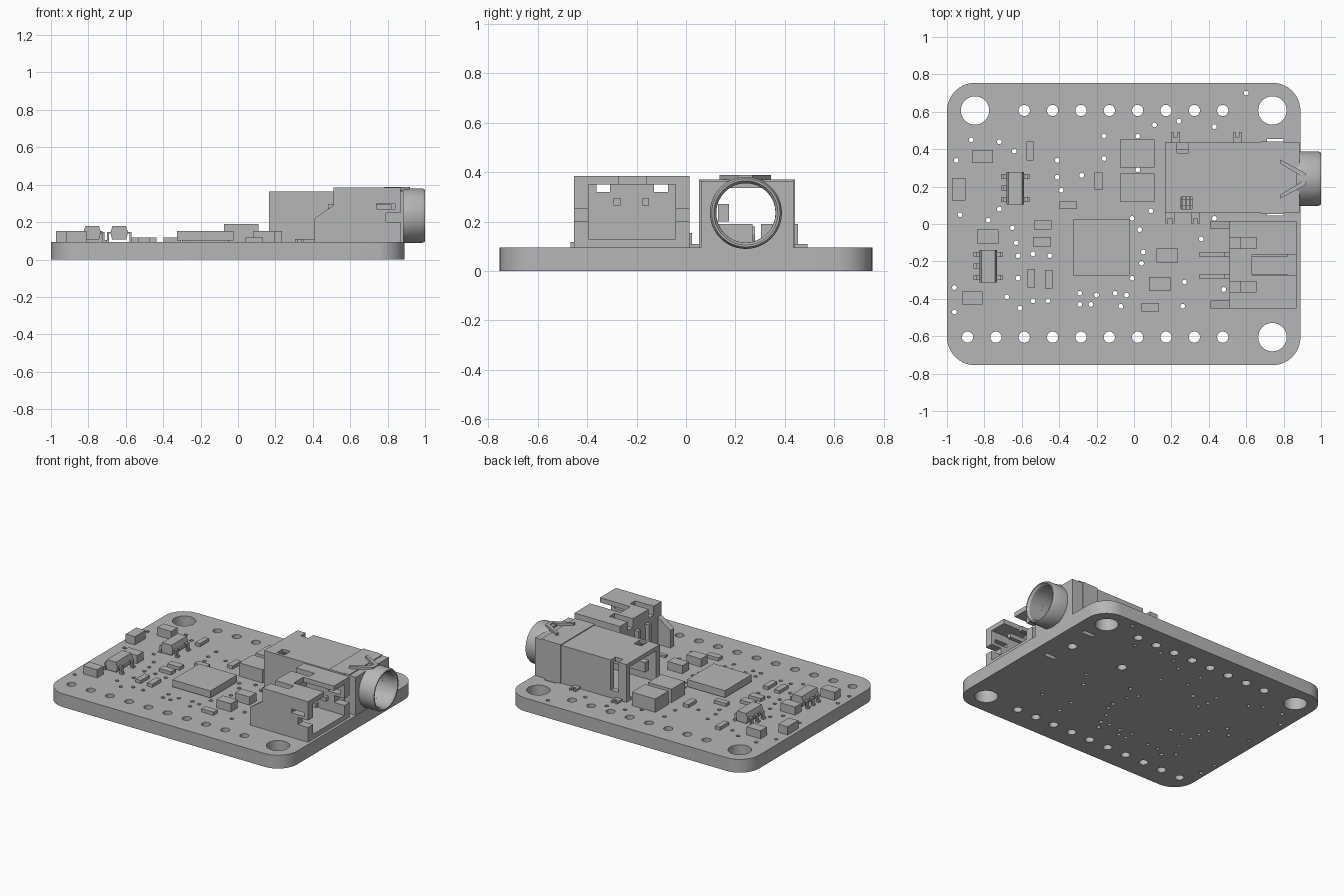
import bpy, bmesh, math
from math import sin, cos, pi

cube = bpy.data.objects.get("Cube")
if cube:
    bpy.data.objects.remove(cube, do_unlink=True)

grey = bpy.data.materials.new("plain_grey")
grey.use_nodes = True
colour = (0.47, 0.47, 0.47, 1)
grey.diffuse_color = colour
grey.node_tree.nodes["Principled BSDF"].inputs["Base Color"].default_value = colour

TOP = 0.095  # upper face of the board


def add(name, mesh):
    ob = bpy.data.objects.new(name, mesh)
    bpy.context.scene.collection.objects.link(ob)
    mesh.materials.clear()
    mesh.materials.append(grey)
    return ob


def from_bmesh(name, bm):
    bmesh.ops.recalc_face_normals(bm, faces=bm.faces)
    mesh = bpy.data.meshes.new(name)
    bm.to_mesh(mesh)
    bm.free()
    return add(name, mesh)


def prism(name, pts, lo, hi, axis="y"):
    """Extrude a closed outline along one axis."""
    bm = bmesh.new()
    place = {"x": lambda a, b: (lo, a, b), "y": lambda a, b: (a, lo, b), "z": lambda a, b: (a, b, lo)}[axis]
    face = bm.faces.new([bm.verts.new(place(a, b)) for a, b in pts])
    ext = bmesh.ops.extrude_face_region(bm, geom=[face])
    vec = [hi - lo if k == axis else 0 for k in "xyz"]
    bmesh.ops.translate(bm, vec=vec, verts=[v for v in ext["geom"] if isinstance(v, bmesh.types.BMVert)])
    return from_bmesh(name, bm)


def box(name, x, y, z):
    return prism(name, [(x[0], y[0]), (x[1], y[0]), (x[1], y[1]), (x[0], y[1])], z[0], z[1], "z")


def circle(cx, cy, r, n=32):
    return [(cx + r * cos(2 * pi * i / n), cy + r * sin(2 * pi * i / n)) for i in range(n)]


def smooth(ob):
    bpy.ops.object.select_all(action="DESELECT")
    ob.select_set(True)
    bpy.context.view_layer.objects.active = ob
    bpy.ops.object.shade_smooth_by_angle(angle=math.radians(30))


def cut(ob, cutters):
    for c in cutters:
        c.hide_render = True
        mod = ob.modifiers.new("cut", "BOOLEAN")
        mod.operation, mod.solver, mod.object = "DIFFERENCE", "EXACT", c
    deps = bpy.context.evaluated_depsgraph_get()
    deps.update()
    mesh = bpy.data.meshes.new_from_object(ob.evaluated_get(deps))
    ob.modifiers.clear()
    ob.data = mesh
    for c in cutters:
        bpy.data.objects.remove(c, do_unlink=True)


# Circuit board: rounded outline with all its holes
outline = []
for cx, cy, start in ((0.74, 0.605, 0), (-0.85, 0.605, 1), (-0.85, -0.605, 2), (0.74, -0.605, 3)):
    for i in range(11):
        a = (start + i / 10) * pi / 2
        outline.append((cx + 0.15 * cos(a), cy + 0.15 * sin(a)))
loops = [outline]
loops += [circle(x, y, 0.076) for x, y in ((-0.85, 0.607), (0.74, 0.607), (0.74, -0.605))]
for i in range(10):
    x = -0.89 + i * 0.1516
    loops.append(circle(x, -0.605, 0.03, 24))
    if i > 1:
        loops.append(circle(x, 0.607, 0.03, 24))
loops += [circle(x, 0.2475, 0.032, 20) for x in (0.31, 0.73)]
for y in (0.06, 0.44):
    loops.append([(0.71, y - 0.015), (0.8, y - 0.015), (0.8, y + 0.015), (0.71, y + 0.015)])

# Small plated holes, in hundredths
vias = [(-87, 45), (-72, 44), (-64, 39), (-95, 34), (-93, 5), (-72, 8), (-78, 2), (-65, -2),
        (-63, -10), (-62, -17), (-54, -16), (-45, -17), (-41, 34), (-41, 25), (-39, 18),
        (-28, 26), (-16, 47), (-16, 35), (2, 47), (2, 29), (11, 53), (24, 55), (43, 52),
        (60, 70), (9, 7), (-1, 3), (3, -3), (5, -15), (4, -21), (-1, -29), (36, -8), (43, 3),
        (27, -31), (26, -44), (48, -35), (-29, -37), (-20, -38), (-10, -37), (-4, -38),
        (-29, -43), (-23, -43), (-7, -44), (-46, -41), (-54, -41), (-61, -45), (-68, -39),
        (-62, -29), (-96, -34), (-96, -47)]
loops += [circle(x / 100, y / 100, 0.013, 12) for x, y in vias]

curve = bpy.data.curves.new("board_outline", "CURVE")
curve.dimensions, curve.fill_mode, curve.extrude = "2D", "BOTH", TOP / 2
for loop in loops:
    spline = curve.splines.new("POLY")
    spline.points.add(len(loop) - 1)
    for p, (x, y) in zip(spline.points, loop):
        p.co = (x, y, 0, 1)
    spline.use_cyclic_u = True
helper = bpy.data.objects.new("board_outline", curve)
bpy.context.scene.collection.objects.link(helper)
deps = bpy.context.evaluated_depsgraph_get()
flat = bpy.data.meshes.new_from_object(helper.evaluated_get(deps))
bpy.data.objects.remove(helper, do_unlink=True)
bm = bmesh.new()
bm.from_mesh(flat)
bmesh.ops.remove_doubles(bm, verts=bm.verts, dist=0.0001)
bmesh.ops.translate(bm, vec=(0, 0, TOP / 2), verts=bm.verts)
smooth(from_bmesh("circuit_board", bm))

# Box-shaped components: centre x, centre y, width, depth
def chips(name, height, items):
    for x, y, w, d in items:
        box(name, (x - w / 2, x + w / 2), (y - d / 2, y + d / 2), (TOP, height))

chips("large_capacitor", 0.19, [(0.018, 0.378, 0.185, 0.15), (0.018, 0.195, 0.185, 0.15)])
chips("capacitor", 0.153, [(-0.81, 0.36, 0.11, 0.07), (-0.937, 0.185, 0.073, 0.12),
                           (-0.782, -0.067, 0.115, 0.073), (-0.865, -0.395, 0.11, 0.07),
                           (0.178, -0.168, 0.115, 0.075), (0.138, -0.322, 0.115, 0.075)])
chips("resistor", 0.118, [(-0.557, 0.39, 0.037, 0.1), (-0.19, 0.228, 0.042, 0.095),
                          (-0.352, 0.1, 0.095, 0.04), (-0.488, -0.005, 0.095, 0.05),
                          (-0.492, -0.095, 0.095, 0.05), (-0.55, -0.29, 0.04, 0.1),
                          (-0.455, -0.295, 0.04, 0.1), (0.087, -0.445, 0.095, 0.046)])
box("main_chip", (-0.325, -0.025), (-0.275, 0.025), (0.103, 0.153))
box("main_chip_pad", (-0.3, -0.05), (-0.25, 0), (TOP, 0.103))

# Five-legged regulators: tapered body and bent legs
for cx, cy in ((-0.635, 0.192), (-0.78, -0.225)):
    half = [(0.038, 0.108), (0.047, 0.145), (0.036, 0.18)]
    body = [(cx + x, z) for x, z in half] + [(cx - x, z) for x, z in reversed(half)]
    prism("regulator_body", body, cy - 0.087, cy + 0.087)
    leg = [(0.04, 0.138), (0.056, 0.138), (0.056, TOP), (0.077, TOP),
           (0.077, 0.105), (0.066, 0.105), (0.066, 0.148), (0.04, 0.148)]
    for side, rows in ((-1, (-1, 0, 1)), (1, (-1, 1))):
        for row in rows:
            y = cy + row * 0.061
            prism("regulator_leg", [(cx + side * x, z) for x, z in leg], y - 0.013, y + 0.013)

# Battery socket: open to the right, with side brackets at the back
socket = prism("battery_socket", [(0.41, TOP), (0.87, TOP), (0.87, 0.384), (0.51, 0.384),
                                  (0.51, 0.29), (0.41, 0.22)], -0.453, 0.015)
cut(socket, [
    box("back_gap", (0.3, 0.51), (-0.41, -0.028), (0, 1)),
    box("cavity", (0.57, 1), (-0.395, -0.043), (0.13, 0.35)),
    box("top_slot", (0.63, 1), (-0.272, -0.163), (0.3, 1)),
    box("notch_front", (0.5, 0.655), (-0.363, -0.308), (0.32, 1)),
    box("notch_back", (0.5, 0.655), (-0.13, -0.072), (0.32, 1)),
    box("side_slot", (0.74, 0.84), (-1, 1), (0.27, 0.297)),
    box("end_notch", (0.79, 1), (-1, 1), (0.2, 0.25))])
for y in (-0.28, -0.163):
    prism("socket_contact", [(0.82, 0.295), (0.48, 0.295), (0.48, 0.11), (0.35, 0.11), (0.35, TOP),
                             (0.505, TOP), (0.505, 0.265), (0.82, 0.265)], y - 0.014, y + 0.014)

# Audio jack: hollow body, open at the back
MID, AXIS = 0.2475, 0.235
jack = box("jack_body", (0.165, 0.885), (0.06, 0.435), (TOP, 0.365))
cut(jack, [
    box("hollow", (0, 0.64), (0.1, 0.395), (0.115, 0.335)),
    prism("bore", circle(MID - 0.005, AXIS, 0.12), 0.6, 1, "x"),
    box("side_window", (0.23, 0.29), (0.38, 1), (0.15, 0.4)),
    box("top_window", (0.25, 0.31), (0.08, 0.145), (0.3, 1))])
for i in range(3):
    x = 0.255 + i * 0.02
    box("jack_window_bar", (x, x + 0.008), (0.08, 0.145), (0.335, 0.35))
box("jack_inner_contact", (0.2, 0.62), (0.13, 0.175), (0.2, 0.27))
for x, edge, s in ((0.222, 0.435, 1), (0.552, 0.435, 1), (0.192, 0.06, -1), (0.328, 0.06, -1)):
    tab = [(-0.024, 0), (0.024, 0), (0.024, 0.058), (0.01, 0.058), (0.01, 0.03),
           (-0.01, 0.03), (-0.01, 0.058), (-0.024, 0.058)]
    prism("jack_solder_tab", [(x + a, edge + s * b) for a, b in tab], TOP, 0.11, "z")

# Metal clip around the jack with its pointed spring
box("clip_top", (0.68, 0.835), (0.058, 0.437), (0.365, 0.371))
for s in (-1, 1):
    y0, y1 = sorted((MID + s * 0.1875, MID + s * 0.194))
    box("clip_side", (0.68, 0.8), (y0, y1), (0.06, 0.371))
prism("clip_spring", [(0.78, 0.345), (0.92, 0.27), (0.92, 0.21), (0.78, 0.135), (0.78, 0.155),
                      (0.895, 0.225), (0.895, 0.255), (0.78, 0.325)], 0.368, 0.388, "z")

# Jack barrel: a lathed ring with chamfered lips
bm = bmesh.new()
section = [(0.87, 0.12), (0.87, 0.146), (0.985, 0.146), (1, 0.138), (1, 0.13), (0.985, 0.12)]
ring = [bm.verts.new((x, MID - 0.005, AXIS + r)) for x, r in section]
edges = [bm.edges.new((ring[i - 1], ring[i])) for i in range(len(ring))]
bmesh.ops.spin(bm, geom=ring + edges, cent=(0, MID - 0.005, AXIS), axis=(1, 0, 0),
               angle=2 * pi, steps=48, use_duplicate=False)
bmesh.ops.remove_doubles(bm, verts=bm.verts, dist=0.0001)
smooth(from_bmesh("jack_barrel", bm))
